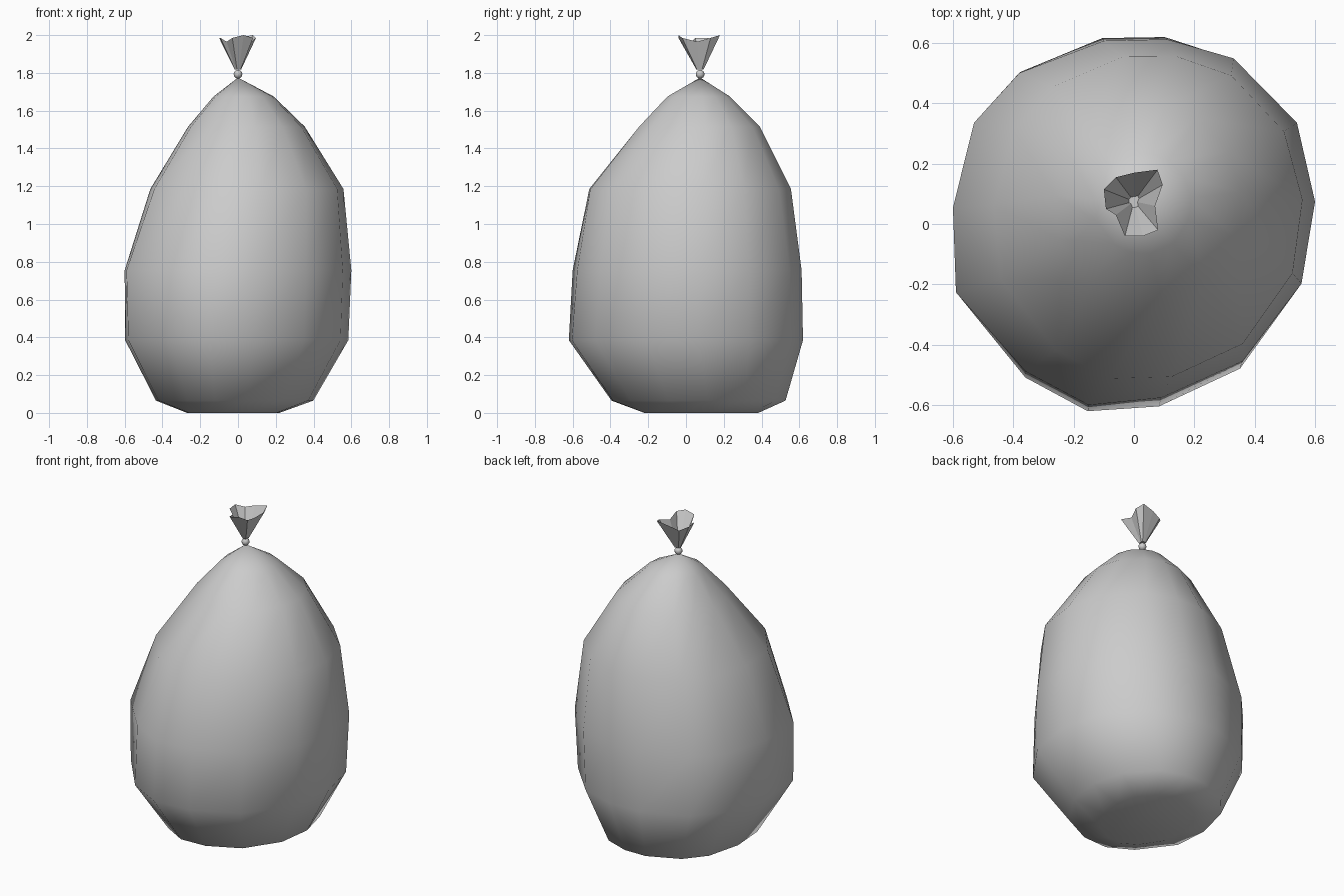
import bpy
import bmesh
from math import hypot
from mathutils import Vector

cube = bpy.data.objects.get("Cube")
if cube:
    bpy.data.objects.remove(cube)

mat = bpy.data.materials.new("grey plastic")
mat.use_nodes = True
GREY = (0.6, 0.6, 0.6, 1)
mat.diffuse_color = GREY
mat.node_tree.nodes["Principled BSDF"].inputs["Base Color"].default_value = GREY

NECK = Vector((0.0, 0.075))


def finish(name, bm, smooth):
    bmesh.ops.recalc_face_normals(bm, faces=bm.faces)
    mesh = bpy.data.meshes.new(name)
    bm.to_mesh(mesh)
    bm.free()
    mesh.materials.append(mat)
    for p in mesh.polygons:
        p.use_smooth = smooth
    ob = bpy.data.objects.new(name, mesh)
    bpy.context.collection.objects.link(ob)


def bridge(bm, a, b):
    for i in range(len(a)):
        j = (i + 1) % len(a)
        bm.faces.new((a[i], a[j], b[j], b[i]))


# Uneven outline of the bag seen from above
OUTLINE = [(0.6, 0.07), (0.54, 0.34), (0.33, 0.56), (0.11, 0.625), (-0.1, 0.62),
           (-0.38, 0.51), (-0.53, 0.34), (-0.6, 0.05), (-0.59, -0.24),
           (-0.36, -0.51), (-0.15, -0.625), (0.09, -0.6), (0.36, -0.475),
           (0.555, -0.21)]

# Sagging bag rings: height, x range, y range, share of the uneven outline
RINGS = [
    (0.005, -0.27, 0.22, -0.225, 0.385, 0.5),
    (0.07, -0.435, 0.40, -0.40, 0.53, 0.6),
    (0.39, -0.598, 0.585, -0.625, 0.622, 0.75),
    (0.76, -0.60, 0.60, -0.60, 0.612, 1.0),
    (1.19, -0.465, 0.56, -0.52, 0.56, 0.5),
    (1.52, -0.265, 0.355, -0.255, 0.395, 0.3),
    (1.68, -0.13, 0.19, -0.10, 0.235, 0.0),
]
bm = bmesh.new()
rings = []
for z, x0, x1, y0, y1, uneven in RINGS:
    ring = []
    for px, py in OUTLINE:
        u, v = px / 0.6, py / 0.625
        k = uneven + (1 - uneven) / hypot(u, v)
        ring.append(bm.verts.new(((x0 + x1) / 2 + k * u * (x1 - x0) / 2,
                                  (y0 + y1) / 2 + k * v * (y1 - y0) / 2, z)))
    rings.append(ring)
for low, high in zip(rings, rings[1:]):
    bridge(bm, low, high)
bm.faces.new(rings[0])
tip = bm.verts.new((*NECK, 1.78))
for a, b in zip(rings[-1], rings[-1][1:] + rings[-1][:1]):
    bm.faces.new((a, b, tip))
bmesh.ops.translate(bm, verts=bm.verts, vec=(0, 0, -0.005))
finish("bag_body", bm, True)

# Knot
bm = bmesh.new()
bmesh.ops.create_uvsphere(bm, u_segments=12, v_segments=8, radius=0.023)
bmesh.ops.translate(bm, verts=bm.verts, vec=(*NECK, 1.793))
finish("knot", bm, True)

# Flared, crumpled opening, closed where it meets the knot
RIM = [(-0.1, 0.115), (-0.06, 0.155), (0.0, 0.17), (0.078, 0.18), (0.095, 0.13),
       (0.07, 0.06), (0.08, -0.02), (0.03, -0.04), (-0.03, -0.04), (-0.06, 0.03),
       (-0.093, 0.05)]
HEIGHTS = (1.985, 1.965, 1.985, 2.0)
bm = bmesh.new()
base, rim = [], []
for i, point in enumerate(RIM):
    base.append(bm.verts.new((*NECK.lerp(Vector(point), 0.17), 1.817)))
    rim.append(bm.verts.new((*point, HEIGHTS[i % len(HEIGHTS)])))
bridge(bm, base, rim)
bm.faces.new(base)
finish("flared_opening", bm, False)
